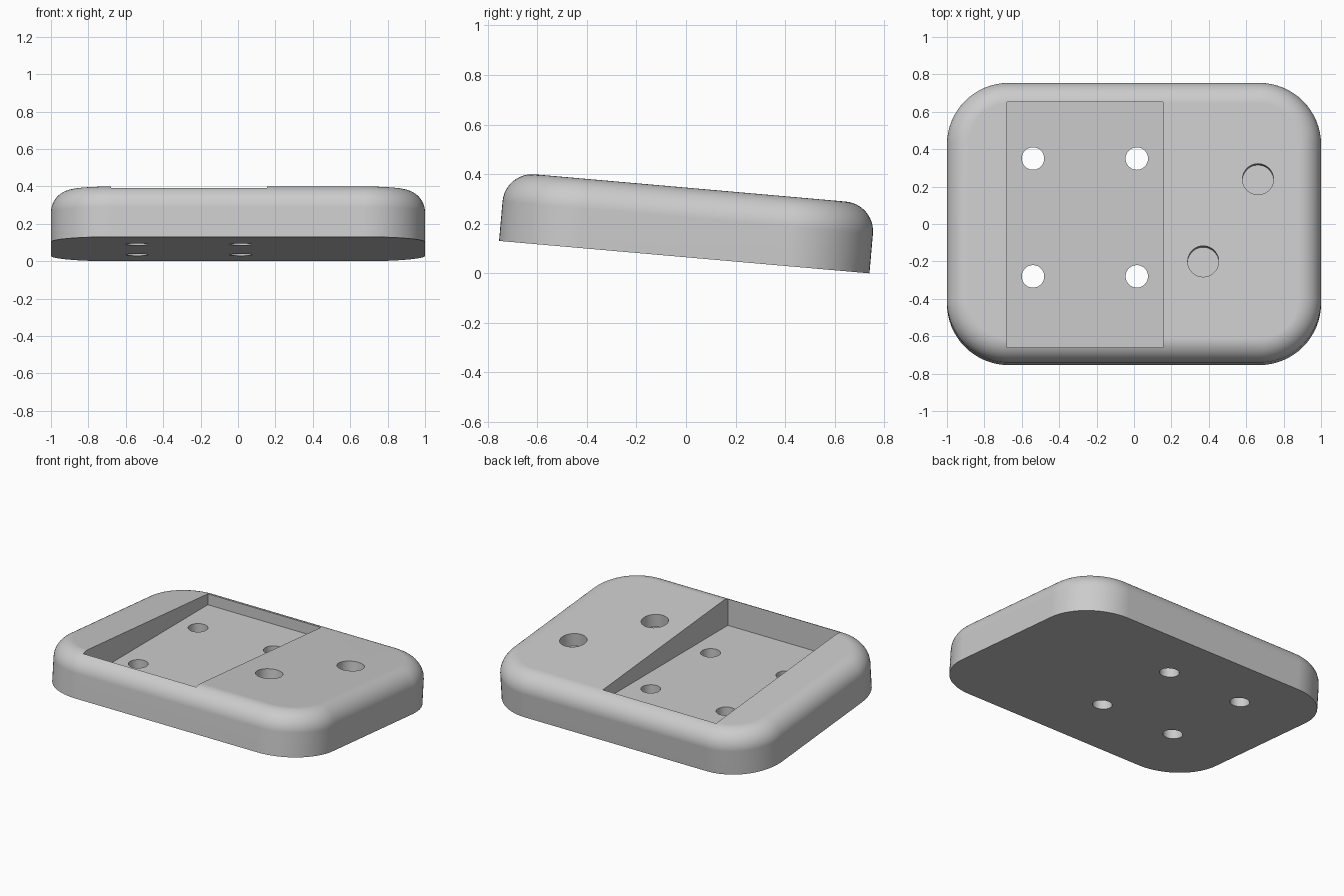
import bpy
import bmesh
from math import sin, cos, pi, radians
from mathutils import Matrix

if "Cube" in bpy.data.objects:
    bpy.data.objects.remove(bpy.data.objects["Cube"], do_unlink=True)

WIDTH, DEPTH, HEIGHT = 2.0, 1.5, 0.28
CORNER, FILLET = 0.33, 0.12
TILT = Matrix.Translation((0, -0.007, 0.0654)) @ Matrix.Rotation(radians(-5), 4, 'X')

grey = bpy.data.materials.new("light grey")
grey.use_nodes = True
grey.diffuse_color = (0.6, 0.6, 0.6, 1)
grey.node_tree.nodes["Principled BSDF"].inputs["Base Color"].default_value = (0.6, 0.6, 0.6, 1)


def make_object(name, bm, matrix=Matrix()):
    bmesh.ops.recalc_face_normals(bm, faces=bm.faces)
    bm.transform(matrix)
    mesh = bpy.data.meshes.new(name)
    bm.to_mesh(mesh)
    bm.free()
    mesh.materials.append(grey)
    obj = bpy.data.objects.new(name, mesh)
    bpy.context.collection.objects.link(obj)
    return obj


def rounded_ring(bm, inset, z, steps=16):
    """Rounded rectangle outline, drawn in by inset."""
    r = CORNER - inset
    cx, cy = WIDTH / 2 - CORNER, DEPTH / 2 - CORNER
    ring = []
    for q, (sx, sy) in enumerate([(1, 1), (-1, 1), (-1, -1), (1, -1)]):
        for i in range(steps + 1):
            a = (q + i / steps) * pi / 2
            ring.append(bm.verts.new((sx * cx + r * cos(a), sy * cy + r * sin(a), z)))
    return ring


def cylinder(name, radius, bottom, top, matrix):
    bm = bmesh.new()
    bmesh.ops.create_cone(bm, cap_ends=True, segments=48, radius1=radius, radius2=radius,
                          depth=top - bottom,
                          matrix=Matrix.Translation((0, 0, (top + bottom) / 2)))
    return make_object(name, bm, matrix)


# Tilted body with rounded corners and a rounded top edge
bm = bmesh.new()
rings = [rounded_ring(bm, 0, 0)]
for k in range(13):
    t = k / 12 * pi / 2
    rings.append(rounded_ring(bm, FILLET * (1 - cos(t)), HEIGHT - FILLET + FILLET * sin(t)))
for low, high in zip(rings, rings[1:]):
    for i in range(len(low)):
        j = (i + 1) % len(low)
        bm.faces.new((low[i], low[j], high[j], high[i]))
bm.faces.new(rings[0][::-1])
bm.faces.new(rings[-1])
body = make_object("body", bm, TILT)

# Pocket with a level floor and upright walls
bm = bmesh.new()
bmesh.ops.create_cube(bm, size=1)
bm.transform(Matrix.Translation((-0.2625, -0.004, 0.466)) @ Matrix.Diagonal((0.835, 1.315, 0.5, 1)))
cutters = [make_object("pocket_cutter", bm)]

# Four upright screw holes through the pocket floor
for x in (-0.54, 0.015):
    for y in (-0.28, 0.35):
        cutters.append(cylinder("screw_hole_cutter", 0.06, -0.2, 0.35,
                                Matrix.Translation((x, y, 0))))

# Two blind round holes square to the sloping top
for x, y in ((0.37, -0.218), (0.663, 0.223)):
    cutters.append(cylinder("blind_hole_cutter", 0.083, HEIGHT - 0.085, HEIGHT + 0.1,
                            TILT @ Matrix.Translation((x, y, 0))))

bpy.context.view_layer.objects.active = body
body.select_set(True)
for cutter in cutters:
    mod = body.modifiers.new("cut", 'BOOLEAN')
    mod.operation, mod.solver, mod.object = 'DIFFERENCE', 'EXACT', cutter
    bpy.ops.object.modifier_apply(modifier=mod.name)
    bpy.data.objects.remove(cutter, do_unlink=True)

# Smooth curves, crisp edges, flat large faces
bpy.ops.object.shade_smooth_by_angle(angle=radians(30))
weighted = body.modifiers.new("even_normals", 'WEIGHTED_NORMAL')
weighted.keep_sharp = True
